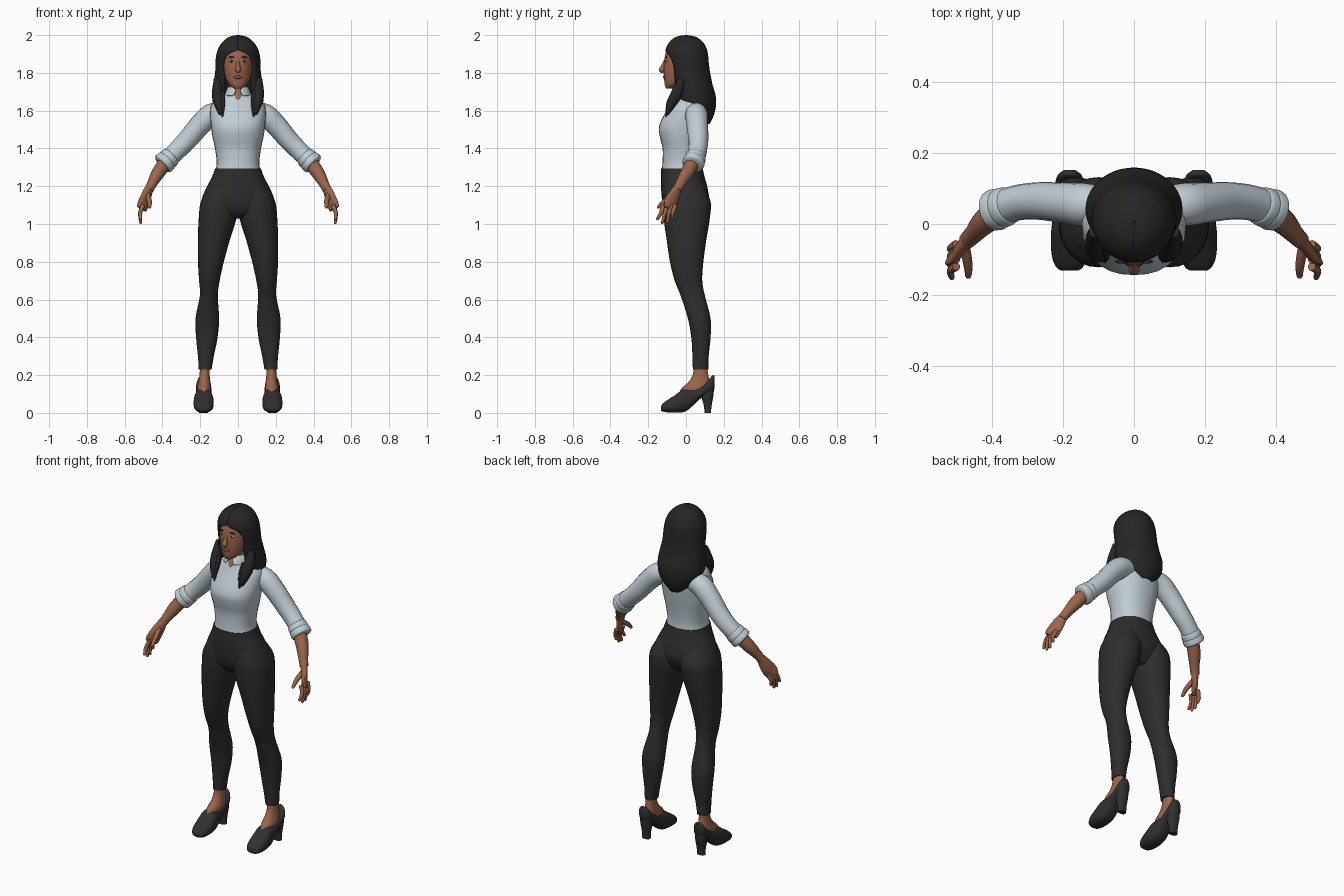
import bpy, bmesh, math
from mathutils import Vector

cube = bpy.data.objects.get("Cube")
if cube:
    bpy.data.objects.remove(cube, do_unlink=True)


def material(name, *rgb):
    m = bpy.data.materials.new(name)
    m.use_nodes = True
    m.diffuse_color = (*rgb, 1)
    bsdf = m.node_tree.nodes["Principled BSDF"]
    bsdf.inputs["Base Color"].default_value = (*rgb, 1)
    bsdf.inputs["Roughness"].default_value = 0.8
    return m


skin = material("brown skin", .33, .13, .07)
cloth = material("pale blue cotton", .53, .61, .66)
trouser = material("charcoal fabric", .027, .027, .028)
black = material("black hair", .019, .019, .02)
leather = material("dark leather", .03, .03, .032)
lip = material("lip", .22, .07, .05)
white = material("eye white", .6, .58, .55)


def finish(name, bm, mat, mirror=False, recalc=True):
    if recalc:
        bmesh.ops.recalc_face_normals(bm, faces=bm.faces)
    me = bpy.data.meshes.new(name)
    bm.to_mesh(me)
    bm.free()
    me.materials.append(mat)
    for p in me.polygons:
        p.use_smooth = True
    me.set_sharp_from_angle(angle=math.radians(50))
    ob = bpy.data.objects.new(name, me)
    bpy.context.scene.collection.objects.link(ob)
    if mirror:
        ob.modifiers.new("Mirror", "MIRROR").use_clip = False
    return ob


def resample(rows, steps=4):
    """Smooth curve through rows of equal length."""
    out = []
    for i in range(len(rows) - 1):
        a, b, c, d = (rows[max(0, min(len(rows) - 1, i + k))] for k in (-1, 0, 1, 2))
        for s in range(steps):
            t = s / steps
            out.append([q + t / 2 * (r - p + t * (2*p - 5*q + 4*r - e + t * (3*q - p - 3*r + e)))
                        for p, q, r, e in zip(a, b, c, d)])
    return out + [list(rows[-1])]


def loft(name, rings, mat, mirror=False, closed=True):
    bm = bmesh.new()
    vs = [[bm.verts.new(p) for p in ring] for ring in rings]
    n = len(vs[0])
    for a, b in zip(vs, vs[1:]):
        for i in range(n if closed else n - 1):
            j = (i + 1) % n
            bm.faces.new((a[i], b[i], b[j], a[j]))
    if closed:
        bm.faces.new(vs[0])
        bm.faces.new(vs[-1])
    return finish(name, bm, mat, mirror, closed)


def spow(v, e):
    return math.copysign(abs(v) ** e, v)


def oval(a0, a1, b0, b1, power=2.0, n=28):
    """Rounded outline filling the box a0..a1 by b0..b1."""
    e = 2 / power
    for i in range(n):
        t = math.tau * i / n
        yield ((a0 + a1) / 2 + (a1 - a0) / 2 * spow(math.cos(t), e),
               (b0 + b1) / 2 + (b1 - b0) / 2 * spow(math.sin(t), e))


def stack(name, rows, mat, mirror=False, power=2.0):
    """Level slices: z, x0, x1, y0, y1."""
    rings = [[(x, y, r[0]) for x, y in oval(*r[1:], power)] for r in resample(rows)]
    return loft(name, rings, mat, mirror)


def body(name, rows, mat, power=2.0):
    """Centred level slices: z, half width, y0, y1."""
    return stack(name, [(z, -w, w, a, b) for z, w, a, b in rows], mat, False, power)


def tube(name, rows, mat, mirror=True, tip=False, n=16):
    """Path points with radii: x, y, z, r (, second r)."""
    rows = resample([r if len(r) == 5 else (*r, r[3]) for r in rows])
    pts = [Vector(r[:3]) for r in rows]
    frames = []
    for i, r in enumerate(rows):
        d = (pts[min(i + 1, len(pts) - 1)] - pts[max(i - 1, 0)]).normalized()
        frames.append((pts[i], d, r[3], r[4]))
    if tip:
        p, d, a, b = frames[-1]
        frames += [(p + d * a * o, d, a * s, b * s) for o, s in ((.5, .85), (.85, .5), (1, .15))]
    rings = []
    for p, d, a, b in frames:
        q = d.to_track_quat('Z', 'Y')
        rings.append([p + q @ Vector((x, y, 0)) for x, y in oval(-a, a, -b, b, 2, n)])
    return loft(name, rings, mat, mirror)


def shell(name, rows, mat, thick):
    """Sheet open at the front: z, half width, y0, y1, opening in degrees."""
    rings, n = [], 40
    for z, w, y0, y1, gap in resample(rows):
        g = math.radians(max(gap, 0))
        ts = [g + (math.tau - 2 * g) * i / n for i in range(n + 1)]
        rings.append([(w * math.sin(t), (y0 + y1) / 2 - (y1 - y0) / 2 * math.cos(t), z) for t in ts])
    ob = loft(name, rings, mat, closed=False)
    mod = ob.modifiers.new("Thickness", "SOLIDIFY")
    mod.thickness = thick
    mod.offset = -1
    return ob


def ball(name, at, size, mat, mirror=True):
    bm = bmesh.new()
    bmesh.ops.create_uvsphere(bm, u_segments=20, v_segments=12, radius=1)
    bmesh.ops.scale(bm, vec=size, verts=bm.verts)
    bmesh.ops.translate(bm, vec=at, verts=bm.verts)
    return finish(name, bm, mat, mirror)


# Head, neck and face
body("head", [(1.718, .02, -.105, -.06), (1.735, .044, -.112, -.02), (1.77, .065, -.116, .03),
              (1.82, .077, -.119, .07), (1.87, .08, -.115, .085), (1.92, .074, -.102, .08),
              (1.955, .045, -.07, .05)], skin)
body("neck", [(1.64, .05, -.078, .06), (1.68, .05, -.068, .06), (1.71, .048, -.052, .055),
              (1.78, .048, -.055, .05)], skin)
tube("nose", [(0, -.108, 1.868, .007), (0, -.12, 1.838, .011), (0, -.128, 1.816, .016)],
     skin, False, True)
ball("eye", (.034, -.1, 1.862), (.014, .01, .007), white)
ball("iris", (.034, -.108, 1.862), (.006, .004, .006), black)
ball("eyebrow", (.035, -.106, 1.883), (.019, .006, .003), black)
ball("lips", (0, -.114, 1.777), (.023, .008, .009), lip, False)

# Hair
shell("hair", [(2.0, .006, -.006, .006, 0), (1.99, .048, -.055, .055, 0), (1.96, .085, -.09, .092, 0),
               (1.925, .106, -.108, .11, 0), (1.895, .115, -.108, .117, 32), (1.85, .12, -.1, .121, 44),
               (1.8, .121, -.092, .128, 43), (1.74, .131, -.08, .14, 38), (1.68, .137, -.075, .157, 42),
               (1.62, .128, -.06, .158, 80), (1.57, .095, -.02, .145, 100),
               (1.53, .045, .03, .125, 115)], black, .025)
tube("hair_lock", [(.108, -.02, 1.77, .02), (.108, -.05, 1.69, .03), (.1, -.078, 1.635, .027),
                   (.092, -.095, 1.59, .014)], black, tip=True)
tube("hair_strand", [(.082, -.06, 1.7, .012), (.078, -.09, 1.64, .01), (.083, -.105, 1.57, .005)],
     black, tip=True)

# Shirt
body("shirt_torso", [(1.285, .118, -.128, .085), (1.33, .113, -.124, .083), (1.4, .122, -.124, .09),
                     (1.46, .135, -.138, .1), (1.51, .142, -.144, .108), (1.56, .147, -.126, .114),
                     (1.62, .145, -.092, .115), (1.655, .12, -.075, .105), (1.68, .085, -.064, .09),
                     (1.7, .045, -.045, .07)], cloth, 2.25)
shell("collar", [(1.725, .054, -.056, .065, 22), (1.705, .063, -.073, .075, 12),
                 (1.68, .072, -.088, .085, 24)], cloth, .006)
tube("sleeve", [(.08, .055, 1.59, .05), (.14, .055, 1.578, .06), (.2, .06, 1.525, .057),
                (.27, .065, 1.443, .053), (.33, .06, 1.382, .05), (.388, .042, 1.326, .05)], cloth)
for k, name in enumerate(("upper_cuff", "lower_cuff")):
    start, end = Vector((.35, .054, 1.362)), Vector((.402, .036, 1.313))
    rows = [(*start.lerp(end, k * .4 + s * .6), r + k * .003)
            for s, r in ((0, .045), (.15, .053), (.5, .056), (.85, .055), (1, .046))]
    tube(name, rows, cloth)

# Forearms and hands
tube("forearm", [(.37, .045, 1.345, .037), (.42, .008, 1.275, .036), (.453, -.028, 1.217, .027),
                 (.472, -.047, 1.18, .024)], skin)
tube("palm", [(.467, -.042, 1.195, .02, .024), (.485, -.063, 1.15, .018, .036),
              (.5, -.084, 1.11, .016, .041), (.51, -.094, 1.08, .012, .034)], skin)
for i, name in enumerate(("index", "middle", "ring", "little")):
    y, z = -.124 + .021 * i, .998 + .011 * (i - 1.4) ** 2
    tube(name + "_finger", [(.502, y + .004, 1.1, .012), (.518, y - .008, 1.06, .011),
                            (.515, y * 1.25 + .004, z + .008, .008)], skin, tip=True, n=10)
tube("thumb", [(.478, -.065, 1.155, .015), (.469, -.115, 1.12, .013), (.468, -.146, 1.09, .009)],
     skin, tip=True, n=10)

# Trousers
body("trouser_hips", [(1.295, .121, -.131, .088), (1.25, .137, -.132, .098), (1.2, .163, -.132, .112),
                      (1.13, .192, -.127, .122), (1.07, .18, -.11, .1), (1.03, .11, -.07, .07)],
     trouser, 2.2)
stack("trouser_leg", [(1.2, .01, .15, -.11, .09), (1.12, 0, .196, -.122, .13),
                      (1.03, .008, .208, -.118, .126), (.92, .042, .212, -.103, .108),
                      (.8, .075, .212, -.085, .092), (.7, .097, .206, -.06, .086),
                      (.62, .107, .202, -.028, .1), (.5, .1, .225, .01, .13),
                      (.4, .108, .222, .028, .13), (.3, .128, .212, .034, .12),
                      (.23, .14, .208, .036, .118)], trouser, True, 2.2)

# Feet and heeled shoes
stack("foot", [(.26, .15, .2, .045, .11), (.2, .15, .204, .035, .118), (.16, .146, .21, .01, .128),
               (.13, .144, .216, -.025, .13), (.09, .15, .21, -.04, .11)], skin, True)
shoe = [(-.132, .022, .012, .035), (-.124, .036, .007, .048), (-.1, .048, .003, .067),
        (-.06, .053, .001, .093), (-.02, .052, .003, .122), (.005, .049, .012, .128),
        (.035, .045, .037, .128), (.07, .041, .07, .138), (.11, .041, .1, .162),
        (.138, .034, .11, .198), (.152, .016, .13, .195)]
loft("shoe", [[(x, y, z) for x, z in oval(.182 - w, .182 + w, a, b, 2.4)]
              for y, w, a, b in resample(shoe)], leather, True)
stack("shoe_heel", [(0, .158, .206, .098, .132), (.04, .157, .207, .094, .136),
                    (.09, .15, .214, .08, .145), (.13, .148, .216, .07, .148)], leather, True, 2.6)
